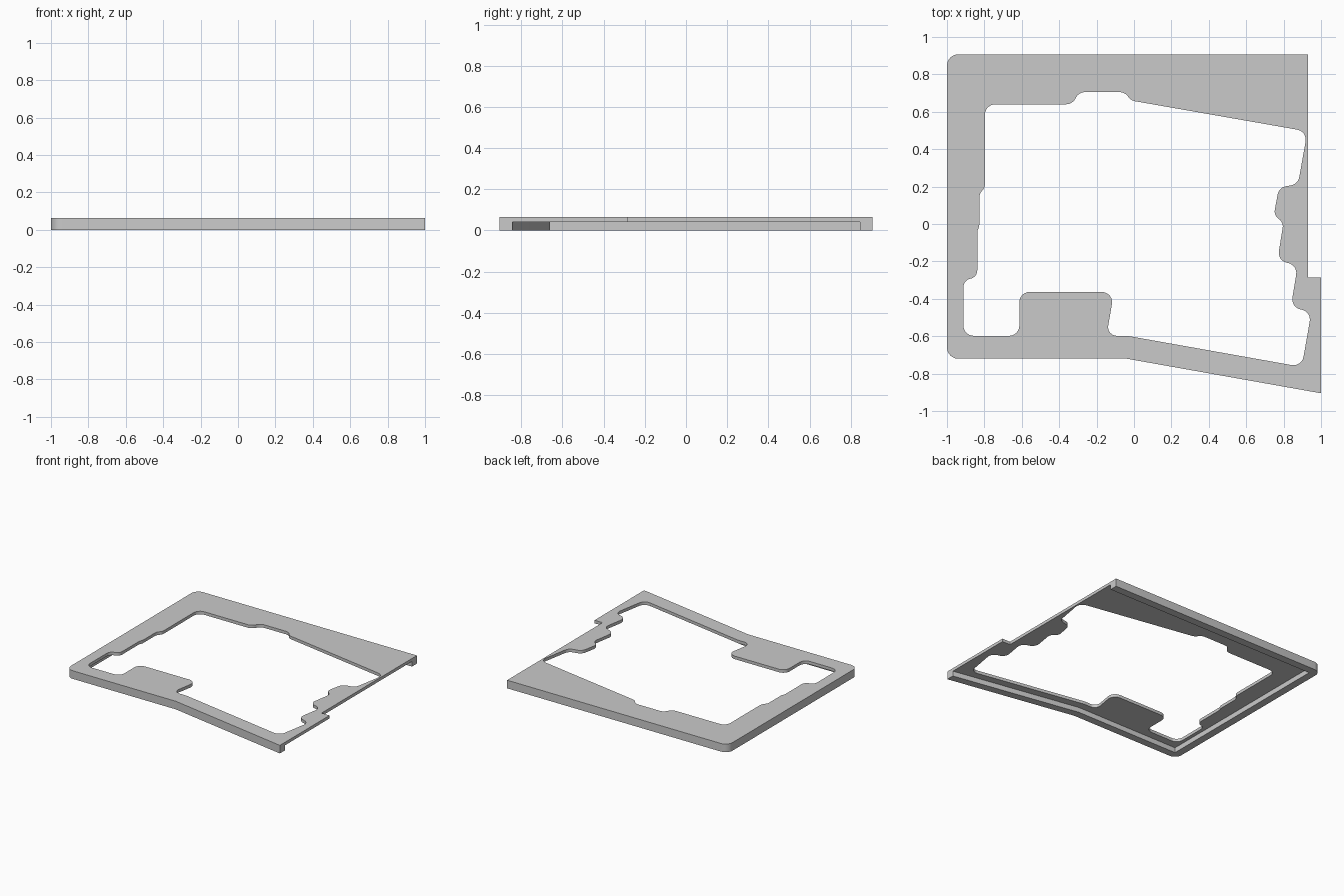
import bpy
import math
from mathutils import Vector

cube = bpy.data.objects.get("Cube")
if cube:
    bpy.data.objects.remove(cube, do_unlink=True)

PLATE_BOTTOM, TOP = 0.04, 0.064

grey = bpy.data.materials.new("plain grey")
grey.use_nodes = True
colour = (0.59, 0.59, 0.59, 1)
grey.diffuse_color = colour
grey.node_tree.nodes["Principled BSDF"].inputs["Base Color"].default_value = colour


def rounded(corners, steps=6):
    """Closed outline from (x, y, radius) corners, each replaced by an arc."""
    pts = [Vector((x, y, 0)) for x, y, r in corners]
    out = []
    for i, p in enumerate(pts):
        r = corners[i][2]
        if r == 0:
            out.append(p)
            continue
        a, b = pts[i - 1] - p, pts[(i + 1) % len(pts)] - p
        half = a.angle(b) / 2
        reach = min(r / math.tan(half), 0.49 * a.length, 0.49 * b.length)
        a.normalize()
        b.normalize()
        radius = reach * math.tan(half)
        centre = p + (a + b).normalized() * reach / math.cos(half)
        start = (p + a * reach - centre).normalized()
        end = (p + b * reach - centre).normalized()
        out += [centre + start.slerp(end, k / steps) * radius
                for k in range(steps + 1)]
    return out


def slab(name, loops, z0, z1):
    """Flat solid from nested outlines, inner ones becoming holes."""
    curve = bpy.data.curves.new(name, "CURVE")
    curve.dimensions = "2D"
    curve.fill_mode = "BOTH"
    curve.extrude = (z1 - z0) / 2
    for loop in loops:
        spline = curve.splines.new("POLY")
        spline.points.add(len(loop) - 1)
        for point, co in zip(spline.points, loop):
            point.co = (co.x, co.y, 0, 1)
        spline.use_cyclic_u = True
    obj = bpy.data.objects.new(name, curve)
    bpy.context.collection.objects.link(obj)
    obj.location.z = (z0 + z1) / 2
    bpy.ops.object.select_all(action="DESELECT")
    obj.select_set(True)
    bpy.context.view_layer.objects.active = obj
    bpy.ops.object.convert(target="MESH")
    obj = bpy.context.object
    obj.name = name
    obj.data.materials.clear()
    obj.data.materials.append(grey)
    bpy.ops.object.shade_smooth_by_angle(angle=math.radians(30))


# Outer edge shared by the plate and the rim, from back right round to front right
outer = [(0.93, 0.907, 0), (-1, 0.907, 0.06), (-1, -0.72, 0.06),
         (-0.04, -0.72, 0), (1, -0.905, 0)]
step = [(1, -0.285, 0), (0.93, -0.285, 0)]

# Stepped opening: back edge, right edge, front edge, left edge
R = 0.055
back = [(-0.797, 0.64, R), (-0.33, 0.64, R), (-0.295, 0.705, R),
        (-0.05, 0.705, R), (-0.015, 0.66, R), (0.927, 0.495, R)]
right = [(0.877, 0.213, R), (0.775, 0.195, R), (0.747, 0.045, R),
         (0.8, 0.01, R), (0.766, -0.198, R), (0.876, -0.218, R),
         (0.838, -0.447, R), (0.949, -0.467, R)]
front = [(0.897, -0.764, R), (-0.035, -0.598, R), (-0.147, -0.598, R),
         (-0.107, -0.363, R), (-0.613, -0.363, R), (-0.613, -0.598, R)]
left = [(-0.912, -0.598, R), (-0.912, -0.3, R), (-0.838, -0.285, R),
        (-0.838, -0.04, R), (-0.827, -0.01, R), (-0.827, 0.16, R),
        (-0.797, 0.195, R)]

slab("top_plate", [rounded(outer + step), rounded(back + right + front + left)],
     PLATE_BOTTOM, TOP)

# Rim wall under the plate, open along the right side
inner = [(1, -0.843, 0), (-0.035, -0.66, 0), (-0.94, -0.66, 0),
         (-0.94, 0.845, 0), (0.93, 0.845, 0)]
slab("rim_wall", [rounded(outer + inner)], 0, PLATE_BOTTOM)
